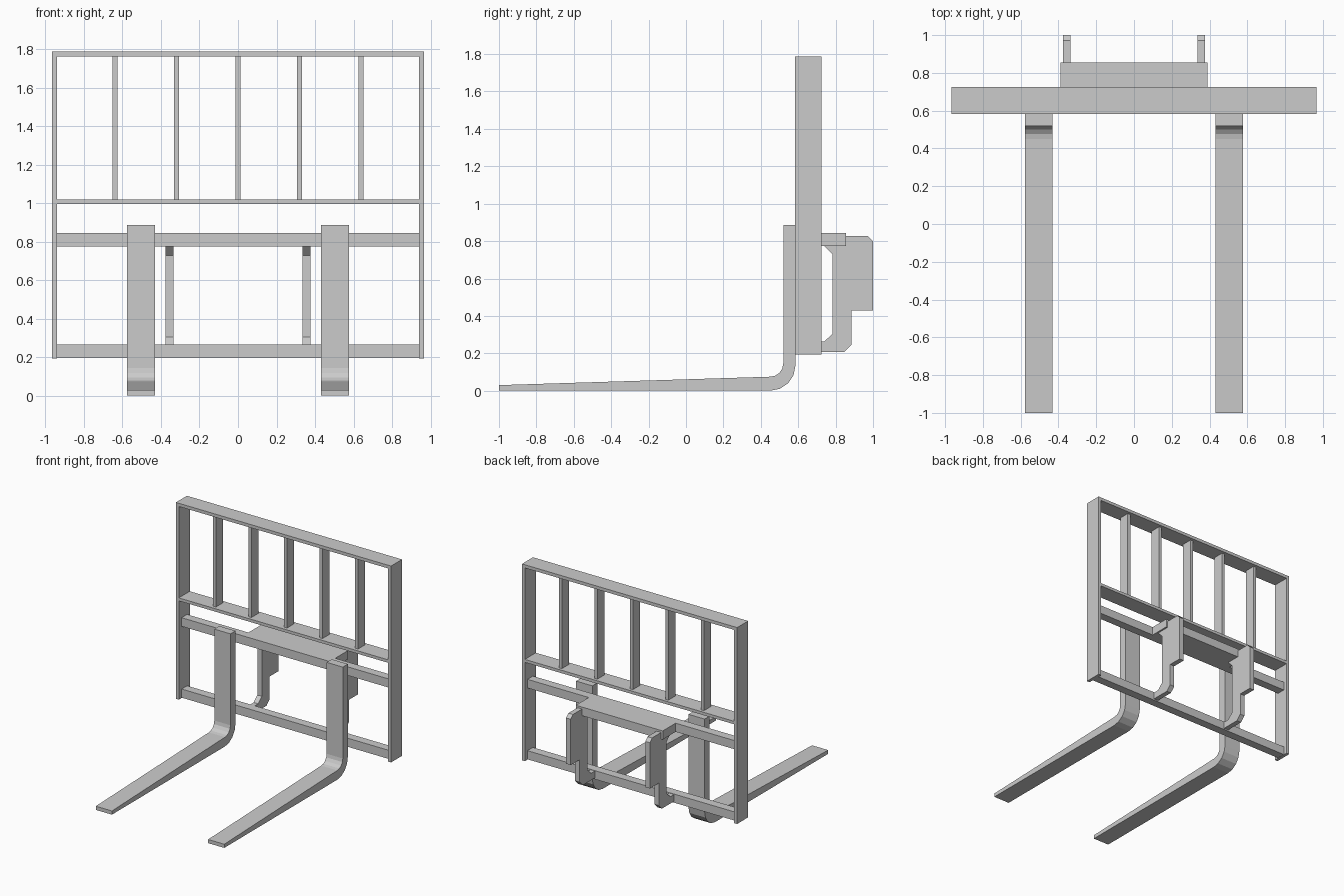
import bpy, bmesh, math

if "Cube" in bpy.data.objects:
    bpy.data.objects.remove(bpy.data.objects["Cube"])


def extrude_profile(name, pts, x0, x1):
    """Extrude a closed (y, z) outline along x."""
    bm = bmesh.new()
    face = bm.faces.new([bm.verts.new((x0, y, z)) for y, z in pts])
    ext = bmesh.ops.extrude_face_region(bm, geom=[face])
    moved = [v for v in ext["geom"] if isinstance(v, bmesh.types.BMVert)]
    bmesh.ops.translate(bm, verts=moved, vec=(x1 - x0, 0, 0))
    bmesh.ops.recalc_face_normals(bm, faces=bm.faces)
    mesh = bpy.data.meshes.new(name)
    bm.to_mesh(mesh)
    bm.free()
    obj = bpy.data.objects.new(name, mesh)
    bpy.context.collection.objects.link(obj)
    return obj


def box(name, x, y, z):
    """Box from (min, max) ranges."""
    return extrude_profile(
        name, [(y[0], z[0]), (y[1], z[0]), (y[1], z[1]), (y[0], z[1])], *x)


def mirror_x(obj):
    obj.modifiers.new("Mirror", 'MIRROR').use_axis[0] = True


def arc(cy, cz, r, a0, a1, n=4):
    angles = [math.radians(a0 + (a1 - a0) * i / n) for i in range(n + 1)]
    return [(cy + r * math.cos(a), cz + r * math.sin(a)) for a in angles]


W, IN = 0.966, 0.940          # outer and inner half width of the frame
DEPTH = (0.583, 0.724)        # full frame depth
RAIL = (0.62, 0.69)           # square rails centred in the frame

# Outer frame
mirror_x(box("side_post", (IN, W), DEPTH, (0.193, 1.761)))
box("top_bar", (-W, W), DEPTH, (1.761, 1.787))
box("middle_bar", (-IN, IN), DEPTH, (0.995, 1.019))

# Backrest slats
for i in range(-2, 3):
    x = i * 0.319
    box(f"backrest_slat_{i + 3}", (x - 0.013, x + 0.013),
        (0.61, 0.70), (1.019, 1.761))

# Carriage rails and mounting shelf
box("upper_rail", (-IN, IN), RAIL, (0.774, 0.844))
box("lower_rail", (-IN, IN), RAIL, (0.195, 0.265))
box("mounting_shelf", (-0.39, 0.39), (RAIL[1], 0.855), (0.774, 0.844))

# Coupling brackets behind the carriage
bracket = [(0.69, 0.206), (0.845, 0.206), (0.885, 0.246), (0.885, 0.428),
           (1.0, 0.428), (1.0, 0.80), (0.972, 0.828), (0.80, 0.828),
           (0.69, 0.774), (0.738, 0.774), (0.784, 0.728), (0.784, 0.305),
           (0.738, 0.262), (0.69, 0.262)]
mirror_x(extrude_profile("coupling_bracket", bracket, 0.335, 0.376))

# Forks: tapered blade, curved heel, upright shank
fork = ([(-1.0, 0.0)] + arc(0.45, 0.135, 0.135, -90, 0)
        + [(0.585, 0.887), (0.52, 0.887)]
        + arc(0.45, 0.145, 0.07, 0, -90) + [(-1.0, 0.03)])
mirror_x(extrude_profile("fork", fork, 0.432, 0.577))
